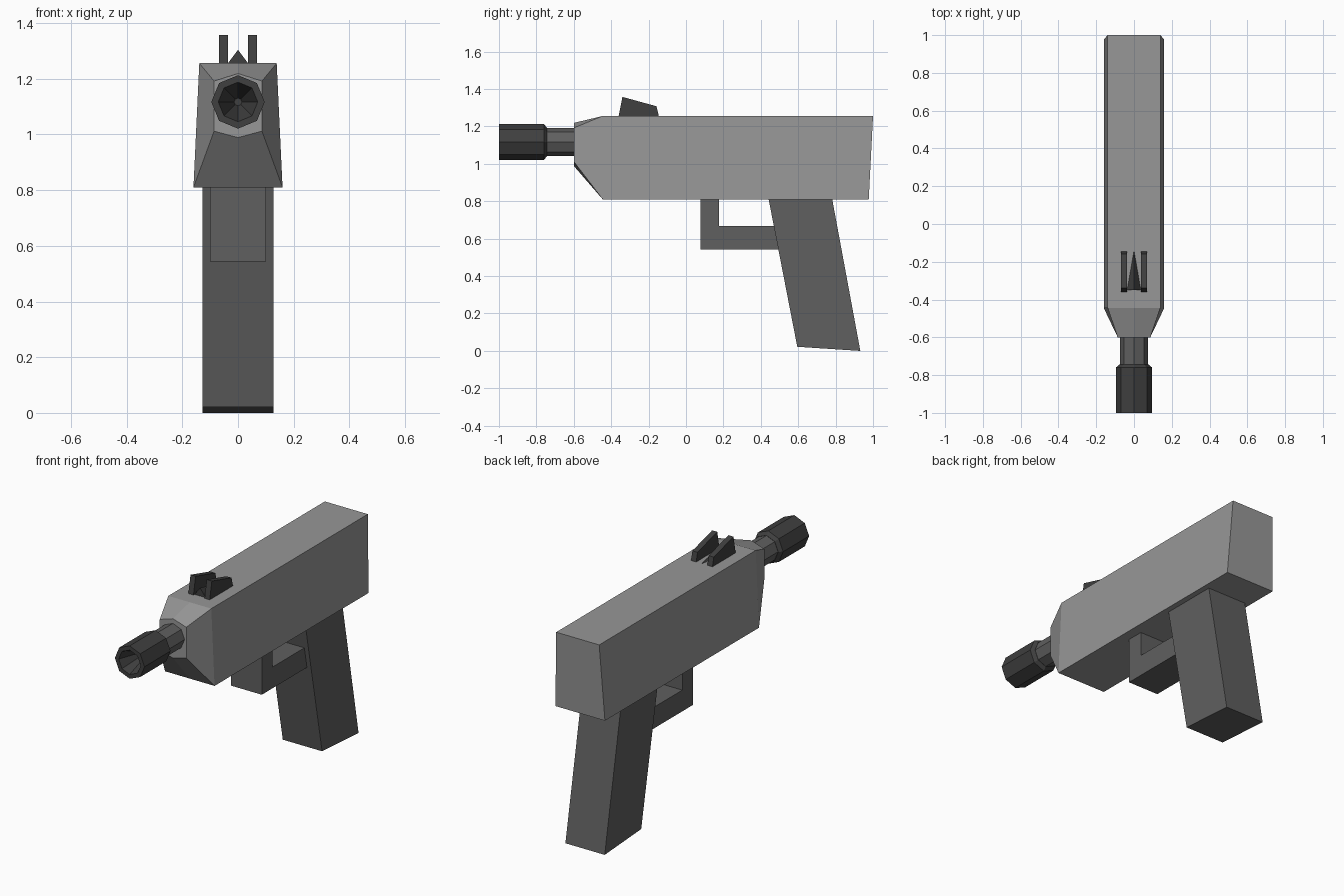
import bpy, bmesh, math

if "Cube" in bpy.data.objects:
    bpy.data.objects.remove(bpy.data.objects["Cube"])

def material(name, v):
    m = bpy.data.materials.new(name)
    m.diffuse_color = (v, v, v, 1)
    m.use_nodes = True
    m.node_tree.nodes["Principled BSDF"].inputs["Base Color"].default_value = m.diffuse_color
    return m

LIGHT = material("light grey", 0.31)
MID = material("mid grey", 0.115)
DARK = material("dark grey", 0.05)

def loft(name, sections, mat):
    """Skin a list of equal-length point rings and cap both ends."""
    bm = bmesh.new()
    rings = [[bm.verts.new(p) for p in s] for s in sections]
    n = len(rings[0])
    for a, b in zip(rings, rings[1:]):
        for i in range(n):
            j = (i + 1) % n
            bm.faces.new((a[i], a[j], b[j], b[i]))
    bm.faces.new(rings[0][::-1])
    bm.faces.new(rings[-1])
    bmesh.ops.recalc_face_normals(bm, faces=bm.faces)
    me = bpy.data.meshes.new(name)
    bm.to_mesh(me)
    bm.free()
    me.materials.append(mat)
    ob = bpy.data.objects.new(name, me)
    bpy.context.collection.objects.link(ob)
    return ob

def plate(name, profile, x0, x1, mat):
    """Extrude a (y, z) side profile across x."""
    return loft(name, [[(x, y, z) for y, z in profile] for x in (x0, x1)], mat)

def tube(name, profile, mat, cz=1.117, sides=8):
    """Octagonal turned part along y from (y, radius) pairs."""
    angles = [2 * math.pi * i / sides for i in range(sides)]
    return loft(name, [[(r * math.cos(a), y, cz + r * math.sin(a)) for a in angles]
                       for y, r in profile], mat)

def body_ring(y_top, y_bot, w_top, w_bot, z_top, z_bot, peak_top=0, peak_bot=0):
    return [(-w_top, y_top, z_top), (0, y_top, z_top + peak_top), (w_top, y_top, z_top),
            (w_bot, y_bot, z_bot), (0, y_bot, z_bot - peak_bot), (-w_bot, y_bot, z_bot)]

# Body with tapered nose and slanted back
loft("body", [body_ring(-0.6, -0.6, 0.086, 0.086, 1.192, 1.012, 0.027, 0.023),
              body_ring(-0.445, -0.445, 0.139, 0.16, 1.256, 0.81),
              body_ring(1.0, 0.977, 0.139, 0.16, 1.256, 0.81)], LIGHT)

# Grip and trigger guard
plate("grip", [(0.44, 0.82), (0.595, 0.022), (0.932, 0.0), (0.78, 0.82)], -0.127, 0.127, MID)
plate("trigger_guard", [(0.077, 0.82), (0.077, 0.543), (0.52, 0.543), (0.52, 0.667),
                        (0.177, 0.667), (0.177, 0.82)], -0.1, 0.1, MID)

# Barrel and hollow muzzle
tube("barrel", [(-0.75, 0.075), (-0.59, 0.075)], MID)
tube("muzzle", [(-0.84, 0.014), (-1.0, 0.071), (-1.0, 0.096),
                (-0.76, 0.096), (-0.743, 0.076)], DARK)

# Paired sight plates
for side, s in (("left", -1), ("right", 1)):
    plate("sight_" + side, [(-0.361, 1.25), (-0.34, 1.358), (-0.158, 1.308), (-0.144, 1.25)],
          s * 0.036, s * 0.069, DARK)

# Wedge between the sights, narrowing to the rear
loft("sight_wedge", [[(-0.037, -0.35, 1.255), (0, -0.35, 1.304), (0.037, -0.35, 1.255)],
                     [(-0.002, -0.148, 1.255), (0, -0.148, 1.258), (0.002, -0.148, 1.255)]], DARK)
